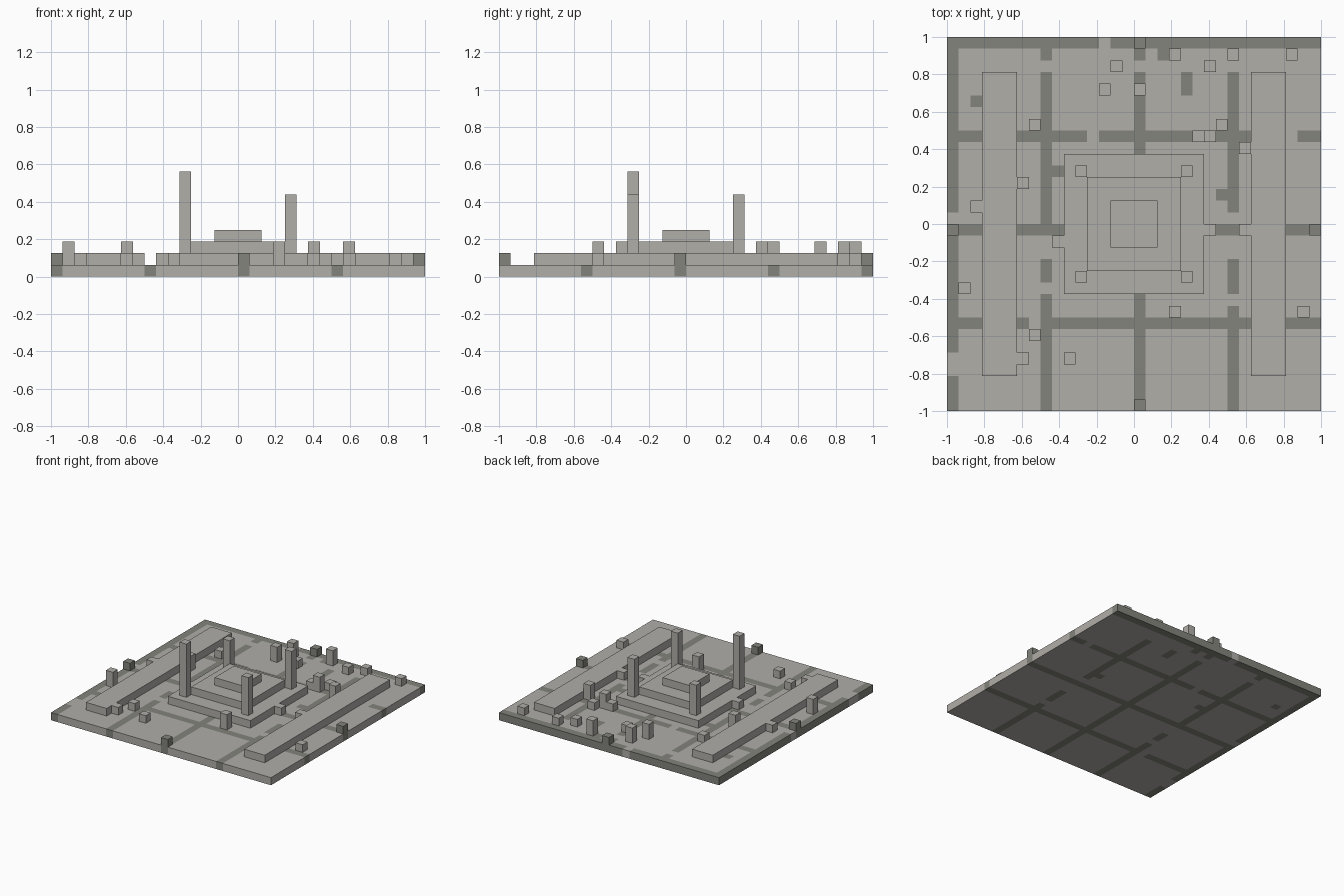
import bpy
import bmesh
from mathutils import Vector

CELLS = 32
UNIT = 2 / CELLS

default_cube = bpy.data.objects.get("Cube")
if default_cube:
    bpy.data.objects.remove(default_cube, do_unlink=True)


def make_material(name, colour):
    mat = bpy.data.materials.new(name)
    mat.use_nodes = True
    mat.diffuse_color = (*colour, 1)
    mat.node_tree.nodes["Principled BSDF"].inputs["Base Color"].default_value = (*colour, 1)
    return mat


pale_stone = make_material("pale_stone", (0.44, 0.425, 0.395))
dark_joint = make_material("dark_joint", (0.225, 0.23, 0.2))


def add_object(name, bm, *materials):
    mesh = bpy.data.meshes.new(name)
    bm.to_mesh(mesh)
    bm.free()
    for mat in materials:
        mesh.materials.append(mat)
    obj = bpy.data.objects.new(name, mesh)
    bpy.context.collection.objects.link(obj)
    return obj


def add_box(name, corner, size, material=pale_stone):
    """Box given by its lowest corner and size, both in whole grid cells."""
    bm = bmesh.new()
    bmesh.ops.create_cube(bm, size=1)
    for vert in bm.verts:
        for axis in range(3):
            cell = corner[axis] + (vert.co[axis] + 0.5) * size[axis]
            vert.co[axis] = cell * UNIT - (1 if axis < 2 else 0)
    return add_object(name, bm, material)


# Paving: joints every eighth cell, with worn gaps and stray stains
worn_gaps = {
    (0, 3), (0, 4), (0, 16), (8, 10), (8, 13), (8, 14), (8, 29), (16, 29),
    (24, 9), (24, 13), (24, 14), (24, 16), (24, 29), (24, 30),
    (13, 31), (12, 23), (29, 23), (7, 7),
}
stains = {(9, 20), (23, 18), (18, 30), (2, 26), (20, 27), (20, 28)}


def is_joint(column, row):
    cell = (column, row)
    on_line = column % 8 == 0 or row % 8 == 7
    return cell in stains or (on_line and cell not in worn_gaps)


def add_floor():
    bm = bmesh.new()
    bmesh.ops.create_grid(bm, x_segments=CELLS, y_segments=CELLS, size=1)
    result = bmesh.ops.extrude_face_region(bm, geom=bm.faces[:], use_keep_orig=True)
    raised = [g for g in result["geom"] if isinstance(g, bmesh.types.BMVert)]
    bmesh.ops.translate(bm, verts=raised, vec=Vector((0, 0, UNIT)))
    bmesh.ops.recalc_face_normals(bm, faces=bm.faces[:])
    for face in bm.faces:
        inside = face.calc_center_median() - face.normal * UNIT / 2
        column = int((inside.x + 1) / UNIT)
        row = int((inside.y + 1) / UNIT)
        face.material_index = int(is_joint(column, row))
    add_object("paved_floor", bm, pale_stone, dark_joint)


add_floor()

# Low walls along both sides
for name, column in (("right_wall", 3), ("left_wall", 26)):
    add_box(name, (column, 3, 1), (3, 26, 1))

# Stepped platform in the centre
for level, (start, name) in enumerate(((10, "lower_step"), (12, "middle_step"), (14, "top_step"))):
    width = CELLS - 2 * start
    add_box(name, (start, start, level + 1), (width, width, 1))

# Four pillars, broken off at different heights
for name, column, row, height in (
    ("front_right_pillar", 11, 11, 7),
    ("front_left_pillar", 20, 11, 5),
    ("back_left_pillar", 20, 20, 5),
    ("back_right_pillar", 11, 20, 4),
):
    add_box(name, (column, row, 2), (1, 1, height))

# Scattered rubble: single blocks, stacked stumps, dark edge markers
single_blocks = (
    (16, 27), (22, 29), (24, 30), (29, 30), (23, 24), (21, 23), (7, 24),
    (2, 17), (9, 14), (7, 6), (6, 4), (10, 4), (30, 8), (22, 15), (25, 15),
)
stumps = (
    (13, 27), (14, 29), (19, 30), (22, 23), (25, 22), (6, 19), (1, 10), (19, 8),
)
edge_markers = ((16, 31), (0, 15), (31, 15), (16, 0))

for name, places, height, material in (
    ("rubble_block", single_blocks, 1, pale_stone),
    ("rubble_stump", stumps, 2, pale_stone),
    ("edge_marker", edge_markers, 1, dark_joint),
):
    for column, row in places:
        add_box(name, (column, row, 1), (1, 1, height), material)
